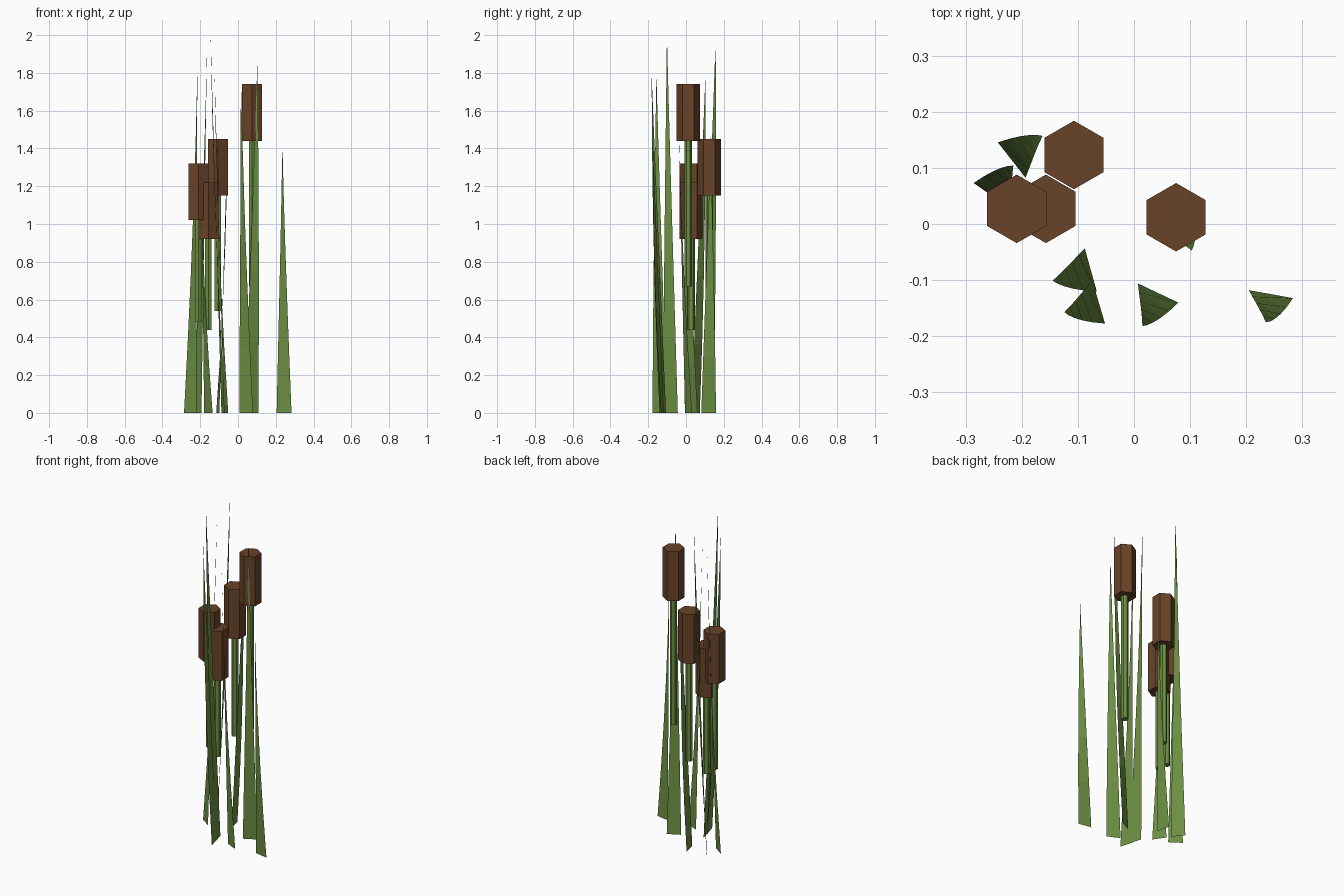
import bpy, math
from mathutils import Vector

if "Cube" in bpy.data.objects:
    bpy.data.objects.remove(bpy.data.objects["Cube"])


def material(name, rgb):
    m = bpy.data.materials.new(name)
    m.diffuse_color = (*rgb, 1.0)
    m.use_nodes = True
    m.node_tree.nodes["Principled BSDF"].inputs["Base Color"].default_value = m.diffuse_color
    return m


GREEN = material("reed_green", (0.15, 0.275, 0.055))
BROWN = material("seed_head_brown", (0.14, 0.056, 0.022))


def add_object(name, verts, faces, mat):
    me = bpy.data.meshes.new(name)
    me.from_pydata([tuple(v) for v in verts], [], faces)
    me.materials.append(mat)
    me.update()
    ob = bpy.data.objects.new(name, me)
    bpy.context.collection.objects.link(ob)
    return ob


def hex_prism(name, x, y, r, z0, z1, mat):
    # six-sided prism with corners pointing along y
    verts = [(x + r * math.sin(k * math.pi / 3), y + r * math.cos(k * math.pi / 3), z)
             for z in (z0, z1) for k in range(6)]
    faces = [(k, k + 6, (k + 1) % 6 + 6, (k + 1) % 6) for k in range(6)]
    faces += [tuple(range(6)), tuple(range(11, 5, -1))]
    return add_object(name, verts, faces, mat)


def blade(name, cx, cy, tx, ty, h, steps=5):
    # thin pointed leaf that leans toward its tip and twists slightly
    c, tip = Vector((cx, cy, 0)), Vector((tx, ty, 0))
    lean = tip - c
    u = lean.normalized()
    left = Vector((-u.y, u.x, 0))
    verts, faces = [], []
    for i in range(steps):
        t = i / steps
        mid = c + lean * t + u * (0.024 * t * (1 - t)) + Vector((0, 0, h * t))
        a = 0.6 * t
        side = (left * math.cos(a) + u * math.sin(a)) * 0.04 * (1 - t)
        verts += [mid + side, mid - side]
    verts.append(tip + Vector((0, 0, h)))
    for i in range(steps - 1):
        k = 2 * i
        faces.append((k, k + 1, k + 3, k + 2))
    k = 2 * (steps - 1)
    faces.append((k, k + 1, k + 2))
    return add_object(name, verts, faces, GREEN)


# cattails: x, y, stem bottom, head bottom
cattails = [
    (0.075, 0.012, 0.67, 1.44),
    (-0.107, 0.123, 0.54, 1.15),
    (-0.209, 0.027, 0.48, 1.02),
    (-0.157, 0.027, 0.44, 0.92),
]
for i, (x, y, zs, zh) in enumerate(cattails, 1):
    hex_prism(f"stem_{i}", x, y, 0.02, zs, zh + 0.05, GREEN)
    hex_prism(f"seed_head_{i}", x, y, 0.061, zh, zh + 0.30, BROWN)

# leaves: base centre x, y, tip x, y, height
leaves = [
    (0.244, -0.125, 0.235, -0.175, 1.42),
    (0.043, -0.123, 0.015, -0.182, 1.79),
    (0.072, 0.013, 0.103, -0.047, 1.87),
    (-0.077, -0.082, -0.145, -0.101, 2.00),
    (-0.063, -0.139, -0.124, -0.157, 1.80),
    (-0.218, 0.114, -0.163, 0.157, 1.98),
    (-0.253, 0.050, -0.215, 0.104, 1.81),
    (-0.107, 0.120, -0.055, 0.131, 1.46),
    (-0.157, 0.027, -0.194, 0.002, 1.26),
]
for i, leaf in enumerate(leaves, 1):
    blade(f"leaf_{i}", *leaf)
